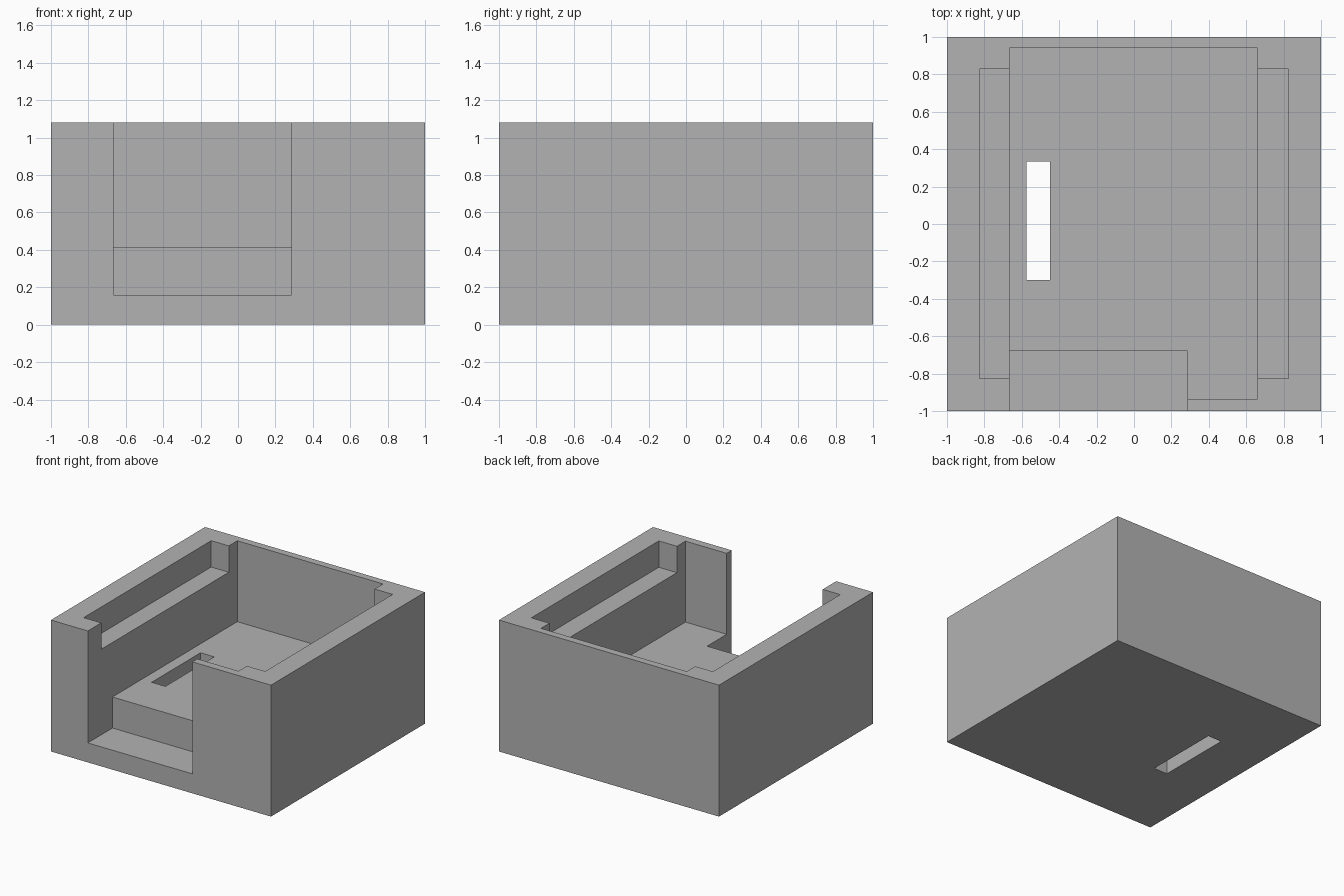
import bpy

cube = bpy.data.objects.get("Cube")
if cube:
    bpy.data.objects.remove(cube, do_unlink=True)

HEIGHT = 1.08
ABOVE = 1.4       # cutters reach past the rim
FLOOR = 0.415     # main cavity floor
STEP = 0.16       # floor of the front opening
LEDGE = 0.863     # side ledges

grey = bpy.data.materials.new("plain grey")
grey.use_nodes = True
colour = (0.45, 0.45, 0.45, 1)
grey.diffuse_color = colour
grey.node_tree.nodes["Principled BSDF"].inputs["Base Color"].default_value = colour


def box(name, x, y, z):
    """Axis-aligned box from (low, high) ranges."""
    bpy.ops.mesh.primitive_cube_add(size=1)
    ob = bpy.context.object
    ob.name = name
    for v in ob.data.vertices:
        v.co = [r[0] if c < 0 else r[1] for c, r in zip(v.co, (x, y, z))]
    ob.data.materials.append(grey)
    return ob


def cut(target, name, x, y, z):
    """Subtract a box from the target and discard the cutter."""
    cutter = box(name, x, y, z)
    cutter.hide_render = True
    mod = target.modifiers.new(name, "BOOLEAN")
    mod.operation = "DIFFERENCE"
    mod.solver = "EXACT"
    mod.object = cutter
    bpy.context.view_layer.objects.active = target
    bpy.ops.object.modifier_apply(modifier=mod.name)
    bpy.data.objects.remove(cutter, do_unlink=True)


# Solid block forming the housing
housing = box("open_housing", (-1, 1), (-1, 1), (0, HEIGHT))

# Main cavity
cut(housing, "cavity", (-0.665, 0.66), (-0.935, 0.94), (FLOOR, ABOVE))
# Shallow recesses leaving a ledge along each side wall
cut(housing, "side_ledges", (-0.825, 0.825), (-0.825, 0.83), (LEDGE, ABOVE))
# Front opening with its lower step
cut(housing, "front_opening", (-0.665, 0.285), (-1.2, -0.68), (STEP, ABOVE))
# Slot through the floor
cut(housing, "floor_slot", (-0.575, -0.45), (-0.30, 0.335), (-0.2, 0.7))
